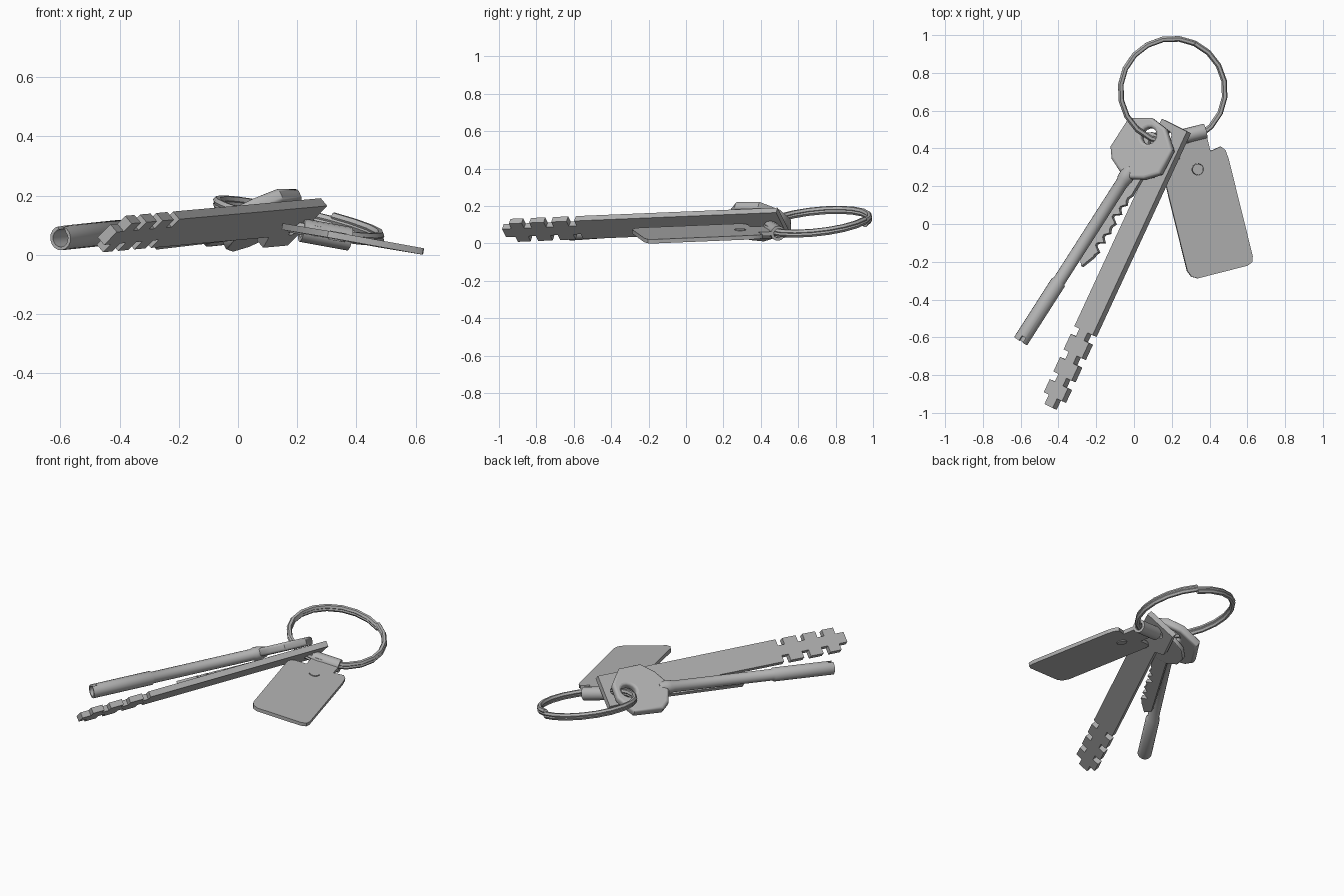
import bpy, math
from mathutils import Vector, Matrix

cube = bpy.data.objects.get("Cube")
if cube:
    bpy.data.objects.remove(cube)

metal = bpy.data.materials.new("grey_metal")
metal.use_nodes = True
grey = (0.45, 0.45, 0.45, 1)
metal.diffuse_color = grey
metal.node_tree.nodes["Principled BSDF"].inputs["Base Color"].default_value = grey
parts = []


def frame(origin, along, roll):
    """Local y runs along the part, x is its right side raised by the roll angle."""
    u = Vector(along).normalized()
    side = u.cross(Vector((0, 0, 1))).normalized()
    up = side.cross(u)
    a = math.radians(roll)
    w = side * math.cos(a) + up * math.sin(a)
    m = Matrix((w, u, w.cross(u))).transposed().to_4x4()
    m.translation = Vector(origin)
    return m


def finish(obj, angle=35):
    bpy.ops.object.select_all(action='DESELECT')
    obj.select_set(True)
    bpy.context.view_layer.objects.active = obj
    if obj.type == 'CURVE':
        bpy.ops.object.convert(target='MESH')
        obj = bpy.context.object
    obj.data.materials.clear()
    obj.data.materials.append(metal)
    bpy.ops.object.shade_smooth_by_angle(angle=math.radians(angle))
    parts.append(obj)
    return obj


def circle(x, y, r, n=14):
    return [(x + r * math.cos(i * math.tau / n), y + r * math.sin(i * math.tau / n)) for i in range(n)]


def plate(name, loops, thick, matrix, soft=0.0, rings=0):
    """Flat part from an outline and its holes."""
    cu = bpy.data.curves.new(name, 'CURVE')
    cu.dimensions, cu.fill_mode = '2D', 'BOTH'
    cu.extrude = thick / 2 - soft
    cu.bevel_depth, cu.offset, cu.bevel_resolution = soft, -soft, rings
    for pts in loops:
        sp = cu.splines.new('POLY')
        sp.points.add(len(pts) - 1)
        for p, (x, y) in zip(sp.points, pts):
            p.co = (x, y, 0, 1)
        sp.use_cyclic_u = True
    obj = bpy.data.objects.new(name, cu)
    bpy.context.collection.objects.link(obj)
    obj.matrix_world = matrix
    return finish(obj)


def lathe(name, profile, matrix, n=16):
    """Turned part from (radius, distance) pairs, closed on the axis at both ends."""
    verts, faces = [], []
    for r, y in profile:
        verts += [(x, y, z) for x, z in circle(0, 0, r, n)]
    for k in range(len(profile) - 1):
        for i in range(n):
            j = (i + 1) % n
            faces.append((k * n + i, k * n + j, (k + 1) * n + j, (k + 1) * n + i))
    me = bpy.data.meshes.new(name)
    me.from_pydata(verts, [], faces + [tuple(range(n))[::-1], tuple(range(len(verts) - n, len(verts)))])
    obj = bpy.data.objects.new(name, me)
    bpy.context.collection.objects.link(obj)
    obj.matrix_world = matrix
    bpy.context.view_layer.objects.active = obj
    bpy.ops.object.mode_set(mode='EDIT')
    bpy.ops.mesh.select_all(action='SELECT')
    bpy.ops.mesh.normals_make_consistent(inside=False)
    bpy.ops.object.mode_set(mode='OBJECT')
    return finish(obj)


# Split ring: two turns of wire on a tilted circle
cu = bpy.data.curves.new("split_ring", 'CURVE')
cu.dimensions, cu.bevel_depth, cu.bevel_resolution, cu.use_fill_caps = '3D', 0.015, 1, True
sp = cu.splines.new('POLY')
steps = 20
sp.points.add(2 * steps)
for i, p in enumerate(sp.points):
    a = math.radians(65) + i * math.tau / steps
    x, y = 0.277 * math.cos(a), 0.277 * math.sin(a)
    z = 0.115 - 0.22 * x + 0.1 * y + 0.028 * (i / (2 * steps) - 0.5)
    p.co = (0.205 + x, 0.705 + y, z, 1)
ring = bpy.data.objects.new("split_ring", cu)
bpy.context.collection.objects.link(ring)
finish(ring, 50)

# Flat key with double-sided square teeth
flat = frame((0.28, 0.49, 0.19), (0.5, 1.08, 0.045), 42)
flat = flat @ Matrix.Translation((0, 0, -0.0175))
width, notch = 0.145, 0.04
right = [(0, 0)]
for start, end in ((1.19, 1.235), (1.325, 1.37), (1.455, 1.5)):
    right += [(0, -start), (-notch, -start), (-notch, -end), (0, -end)]
right += [(0, -1.575), (-notch, -1.575), (-notch, -1.63)]
left = [(-width - x, y) for x, y in right[1:]][::-1]
head = [(-width, -0.24), (-0.2, -0.2), (-0.2, 0)]
plate("flat_key", [right + left + head, circle(-0.115, -0.07, 0.03)], 0.035, flat)

# Barrel key: turned hollow shaft with a slotted end
along = (0.57, 0.89, 0.06)
shaft = lathe("barrel_key_shaft", [
    (0.0005, 0.12), (0.03, 0.12), (0.03, 0), (0.041, 0), (0.041, 0.37), (0.034, 0.38),
    (0.034, 1.0), (0.04, 1.02), (0.04, 1.05), (0.03, 1.09), (0.0005, 1.1)],
    frame((-0.6, -0.62, 0.055), along, 28))
bpy.ops.mesh.primitive_cube_add(size=1)
slot = bpy.context.object
slot.name = "slot_cutter"
slot.matrix_world = shaft.matrix_world @ Matrix.Translation((0.02, 0, 0.04)) @ Matrix.Diagonal((0.02, 0.06, 0.06, 1))
slot.hide_render = True
slot.hide_set(True)
cut = shaft.modifiers.new("slot", 'BOOLEAN')
cut.object, cut.operation, cut.solver = slot, 'DIFFERENCE', 'EXACT'
bpy.ops.object.select_all(action='DESELECT')
bpy.context.view_layer.objects.active = shaft
shaft.select_set(True)
bpy.ops.object.modifier_apply(modifier=cut.name)
bpy.data.objects.remove(slot)

# Barrel key bow
bow = [(-0.05, 0.16), (0.055, 0.155), (0.16, 0.08), (0.175, -0.06), (0.11, -0.13), (0.04, -0.17),
       (-0.04, -0.17), (-0.12, -0.14), (-0.165, -0.09), (-0.165, 0.09)]
plate("barrel_key_bow", [bow, circle(-0.006, 0.073, 0.045)], 0.05,
      frame((0.05, 0.40, 0.125), along, 28), 0.015, 2)

# Small key under the barrel key: round bow and serrated blade
small = frame((0.07, 0.36, 0.085), (0.34, 0.58, 0.04), 30)
saw = []
for i in range(7):
    y = -0.22 - i * 0.058
    depth = 0.012 + 0.012 * (i % 3)
    saw += [(0.045, y), (0.045 - depth, y - 0.022), (0.045 - depth, y - 0.036)]
blade = [(0.045, -0.08)] + saw + [(0, -0.68), (-0.04, -0.64), (-0.04, -0.08)]
plate("small_key_blade", [blade], 0.025, small)
plate("small_key_bow", [circle(0, 0, 0.13, 10), circle(0, 0.075, 0.03)], 0.03, small, 0.006, 1)

# Tag: rounded plate with a neck, a loop around the ring and a rivet
tag = frame((0.4, 0.05, 0.05), (-0.24, 0.97, 0.04), -10)
outline = [(0.085, 0.41), (0.085, 0.325), (0.145, 0.335), (0.165, 0.31), (0.17, 0.26),
           (0.17, -0.27), (0.16, -0.3), (0.13, -0.312), (-0.145, -0.312), (-0.175, -0.295),
           (-0.19, -0.26), (-0.19, 0.29), (-0.18, 0.315), (-0.15, 0.325),
           (-0.085, 0.325), (-0.085, 0.41)]
plate("tag_plate", [outline, circle(-0.005, 0.248, 0.031)], 0.022, tag)
plate("tag_rivet", [circle(-0.005, 0.248, 0.029)], 0.03, tag)
across = tag @ Matrix.Translation((0, 0.435, 0)) @ Matrix.Rotation(math.pi / 2, 4, 'Y')
plate("tag_loop", [circle(0, 0, 0.04), circle(0, 0, 0.024)], 0.17, across)

# Rest everything on the ground
bpy.context.view_layer.update()
low = min((o.matrix_world @ v.co).z for o in parts for v in o.data.vertices)
for o in parts:
    o.matrix_world = Matrix.Translation((0, 0, -low)) @ o.matrix_world
